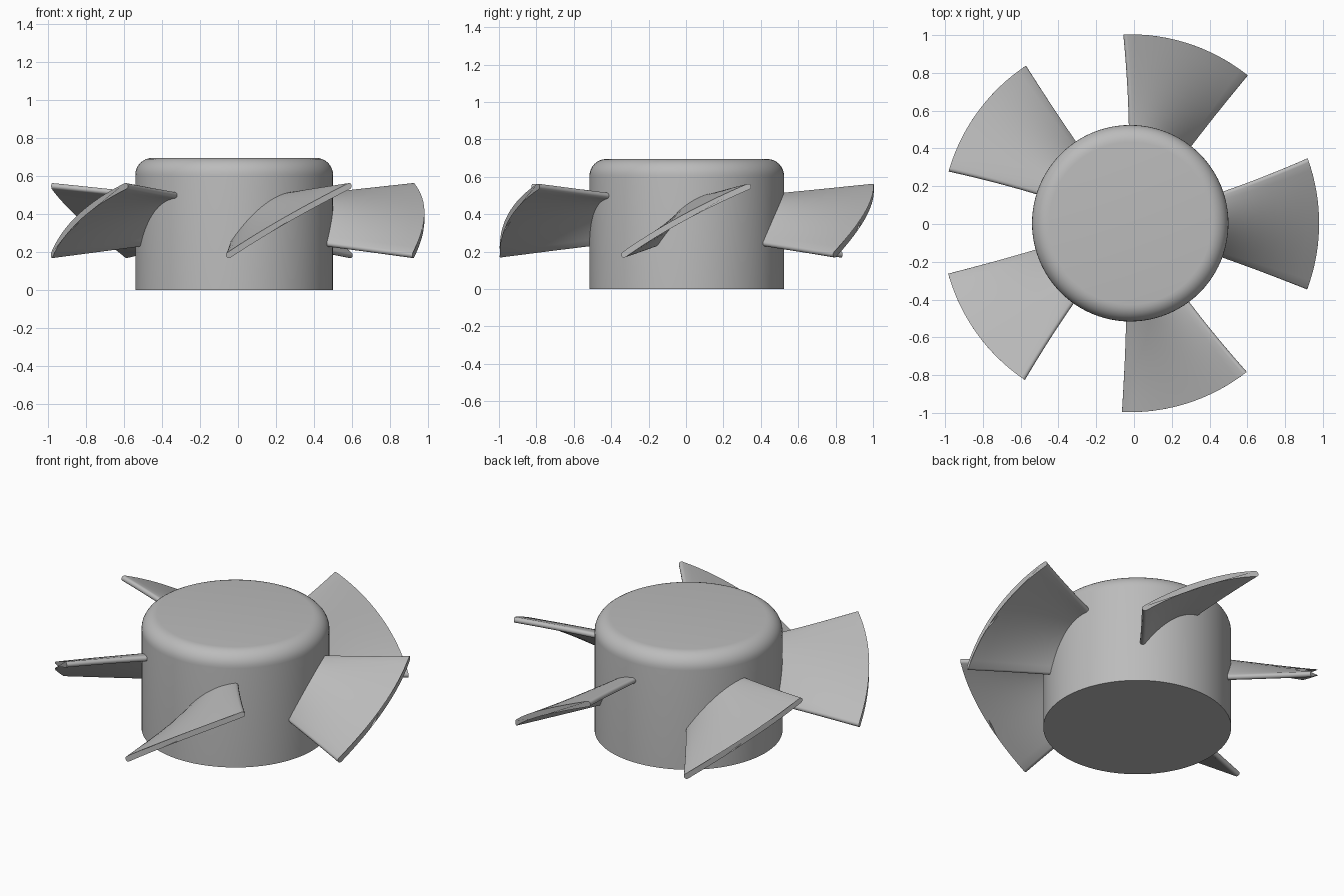
import bpy
import bmesh
import math
from mathutils import Vector

if "Cube" in bpy.data.objects:
    bpy.data.objects.remove(bpy.data.objects["Cube"])

CENTRE = Vector((-0.02, 0.004, 0.0))
HUB_R, HUB_H, FILLET = 0.52, 0.695, 0.09
BLADES = 5
R_IN, R_OUT = 0.46, 1.0
HALF_T = 0.016

grey = bpy.data.materials.new("plain_grey")
grey.diffuse_color = (0.5, 0.5, 0.5, 1)
grey.use_nodes = True
grey.node_tree.nodes["Principled BSDF"].inputs["Base Color"].default_value = grey.diffuse_color


def finish(bm, name, angle):
    """Turn a bmesh into a named, smooth-shaded object."""
    bmesh.ops.recalc_face_normals(bm, faces=bm.faces)
    mesh = bpy.data.meshes.new(name)
    bm.to_mesh(mesh)
    bm.free()
    mesh.materials.append(grey)
    ob = bpy.data.objects.new(name, mesh)
    bpy.context.collection.objects.link(ob)
    ob.location = CENTRE
    bpy.ops.object.select_all(action='DESELECT')
    ob.select_set(True)
    bpy.context.view_layer.objects.active = ob
    bpy.ops.object.shade_smooth_by_angle(angle=math.radians(angle))
    return ob


def skin(bm, rings):
    """Join closed rings of points with quads and cap both ends."""
    vs = [[bm.verts.new(p) for p in ring] for ring in rings]
    n = len(vs[0])
    for a, b in zip(vs, vs[1:]):
        for i in range(n):
            j = (i + 1) % n
            bm.faces.new((a[i], a[j], b[j], b[i]))
    bm.faces.new(vs[0])
    bm.faces.new(vs[-1])


# Hub: solid cylinder with a rounded top rim
profile = [(HUB_R, 0.0)]
for k in range(9):
    a = math.pi / 2 * k / 8
    profile.append((HUB_R - FILLET + FILLET * math.cos(a),
                    HUB_H - FILLET + FILLET * math.sin(a)))
bm = bmesh.new()
skin(bm, [[(r * math.cos(math.tau * i / 96), r * math.sin(math.tau * i / 96), z)
           for i in range(96)] for r, z in profile])
finish(bm, "hub", 30)


def blade_section(r):
    """Closed cambered section, wrapped on a cylinder of radius r."""
    t = (r - 0.5) / 0.5
    a0 = math.radians(-18.6 - 1.0 * t)
    a1 = math.radians(17.0 + 2.2 * t)
    z0, z1 = 0.247 - 0.063 * t, 0.497 + 0.05 * t
    bow = 0.055 - 0.033 * t

    def mid(u):
        return Vector((r * (a0 + (a1 - a0) * u),
                       z0 + (z1 - z0) * u + bow * 4 * u * (1 - u)))

    def tangent(u):
        return Vector((r * (a1 - a0), z1 - z0 + bow * 4 * (1 - 2 * u))).normalized()

    def normal(u):
        d = tangent(u)
        return Vector((-d.y, d.x))

    steps = [k / 16 for k in range(17)]
    caps = [math.pi * k / 6 for k in range(1, 6)]
    pts = [mid(u) + normal(u) * HALF_T for u in steps]
    # rounded upper edge, underside, rounded lower edge
    pts += [mid(1) + (normal(1) * math.cos(c) + tangent(1) * math.sin(c)) * HALF_T for c in caps]
    pts += [mid(u) - normal(u) * HALF_T for u in reversed(steps)]
    pts += [mid(0) - (normal(0) * math.cos(c) + tangent(0) * math.sin(c)) * HALF_T for c in caps]
    return [(r * math.cos(p.x / r), r * math.sin(p.x / r), p.y) for p in pts]


# Blades: pitched fan vanes spaced evenly round the hub
for b in range(BLADES):
    bm = bmesh.new()
    skin(bm, [blade_section(R_IN + (R_OUT - R_IN) * k / 8) for k in range(9)])
    ob = finish(bm, f"blade_{b + 1}", 35)
    ob.rotation_euler.z = math.tau * b / BLADES
